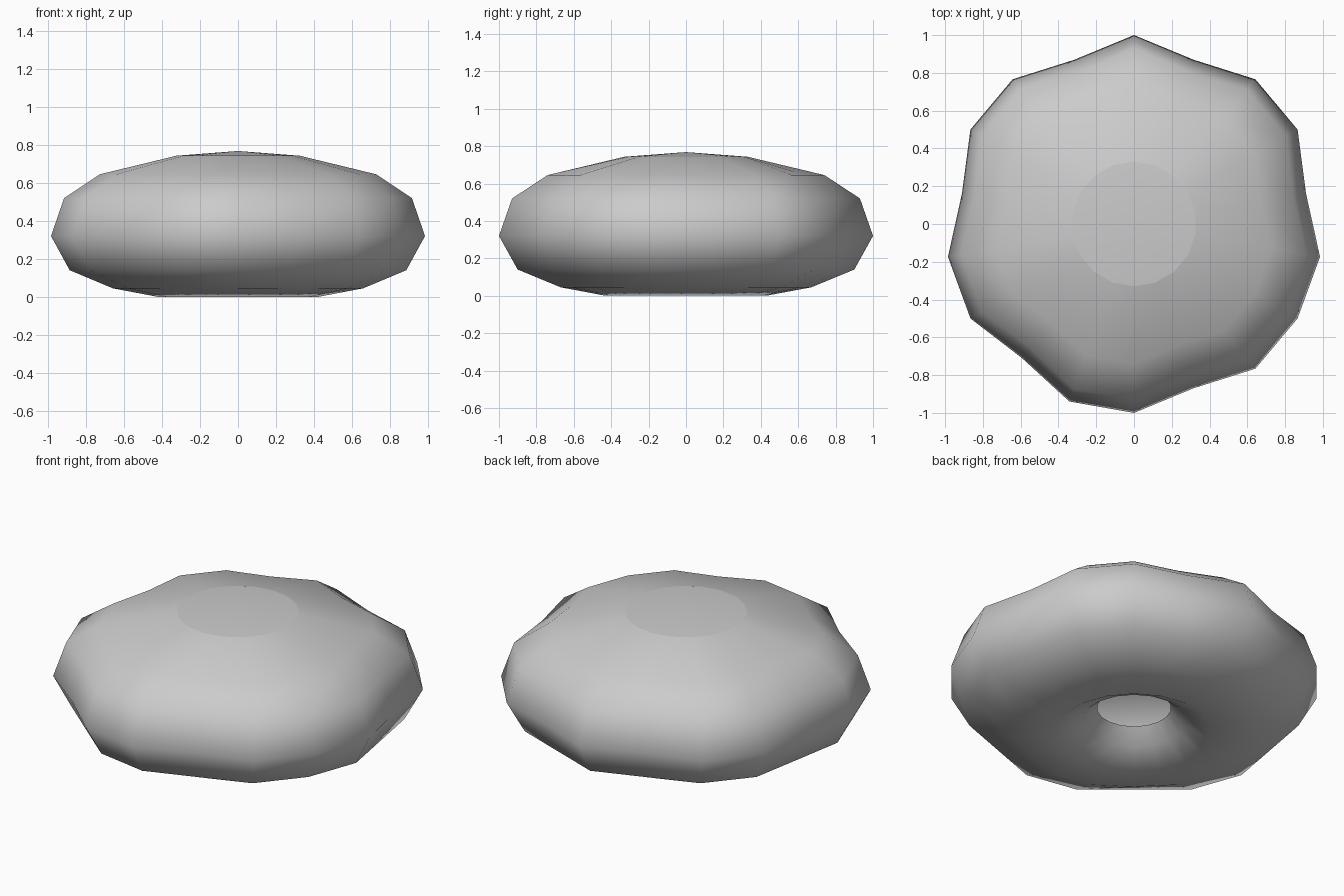
import bpy, bmesh
from math import cos, sin, radians

if "Cube" in bpy.data.objects:
    bpy.data.objects.remove(bpy.data.objects["Cube"])

SIDES = 18
VALLEYS = {10, 70, 110, 170, 230, 290}   # angles of the creases between lobes

# radius, height, valley scale: from the open hole underneath up to the lid
PROFILE = [(0.20, 0.16, 1), (0.28, 0.08, 1), (0.43, 0.0, 1), (0.67, 0.045, 0.97),
           (0.90, 0.14, 0.94), (1.0, 0.32, 0.925), (0.93, 0.52, 0.92),
           (0.74, 0.645, 0.92), (0.33, 0.743, 1)]


def lathe(name, profile, tip=None):
    bm = bmesh.new()
    angles = [10 + 360 / SIDES * i for i in range(SIDES)]
    rings = []
    for r, z, dip in profile:
        ring = []
        for a in angles:
            k = r * (dip if round(a) in VALLEYS else 1)
            ring.append(bm.verts.new((k * cos(radians(a)), k * sin(radians(a)), z)))
        rings.append(ring)
    for lo, hi in zip(rings, rings[1:]):
        for i in range(SIDES):
            j = (i + 1) % SIDES
            bm.faces.new((lo[i], lo[j], hi[j], hi[i]))
    if tip is not None:
        top = bm.verts.new((0, 0, tip))
        for i in range(SIDES):
            bm.faces.new((rings[-1][i], rings[-1][(i + 1) % SIDES], top))
    for f in bm.faces:
        f.smooth = True
    mesh = bpy.data.meshes.new(name)
    bm.to_mesh(mesh)
    bm.free()
    obj = bpy.data.objects.new(name, mesh)
    bpy.context.collection.objects.link(obj)
    return obj


# lobed cushion body
lathe("lobed_body", PROFILE)
# shallow round lid in the middle of the top
lathe("top_lid", [(0.33, 0.743, 1)], tip=0.768)
